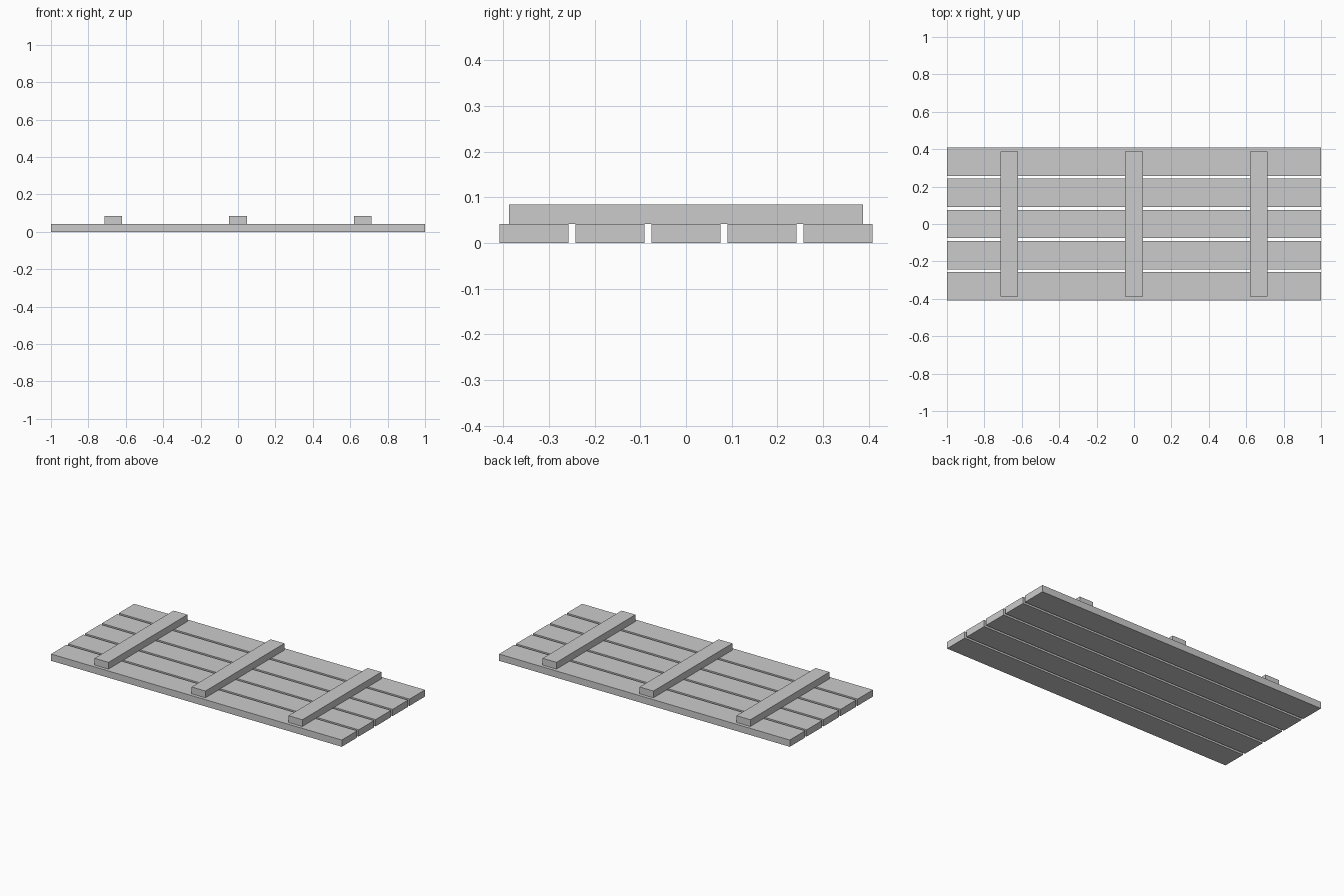
import bpy

cube = bpy.data.objects.get("Cube")
if cube:
    bpy.data.objects.remove(cube, do_unlink=True)

# Single plain grey
GREY = (0.6, 0.6, 0.6, 1.0)
grey = bpy.data.materials.new("plain grey")
grey.use_nodes = True
grey.diffuse_color = GREY
grey.node_tree.nodes["Principled BSDF"].inputs["Base Color"].default_value = GREY


def board(name, size, center):
    bpy.ops.mesh.primitive_cube_add(size=1, location=center)
    obj = bpy.context.object
    obj.name = name
    obj.scale = size
    bpy.ops.object.transform_apply(location=False, rotation=False, scale=True)
    obj.data.materials.append(grey)
    return obj


THICK = 0.042
PLANK_WIDTH, PLANK_PITCH = 0.151, 0.1665
BATTEN_WIDTH, BATTEN_LENGTH, BATTEN_PITCH = 0.095, 0.776, 0.667

# Five long planks with narrow gaps
for i in range(5):
    board(f"plank_{i + 1}", (2, PLANK_WIDTH, THICK),
          (0, (i - 2) * PLANK_PITCH, THICK / 2))

# Three cross battens resting on the planks
for i, side in enumerate(("right", "middle", "left")):
    board(f"batten_{side}", (BATTEN_WIDTH, BATTEN_LENGTH, THICK),
          ((i - 1) * BATTEN_PITCH, 0, THICK * 1.5))
